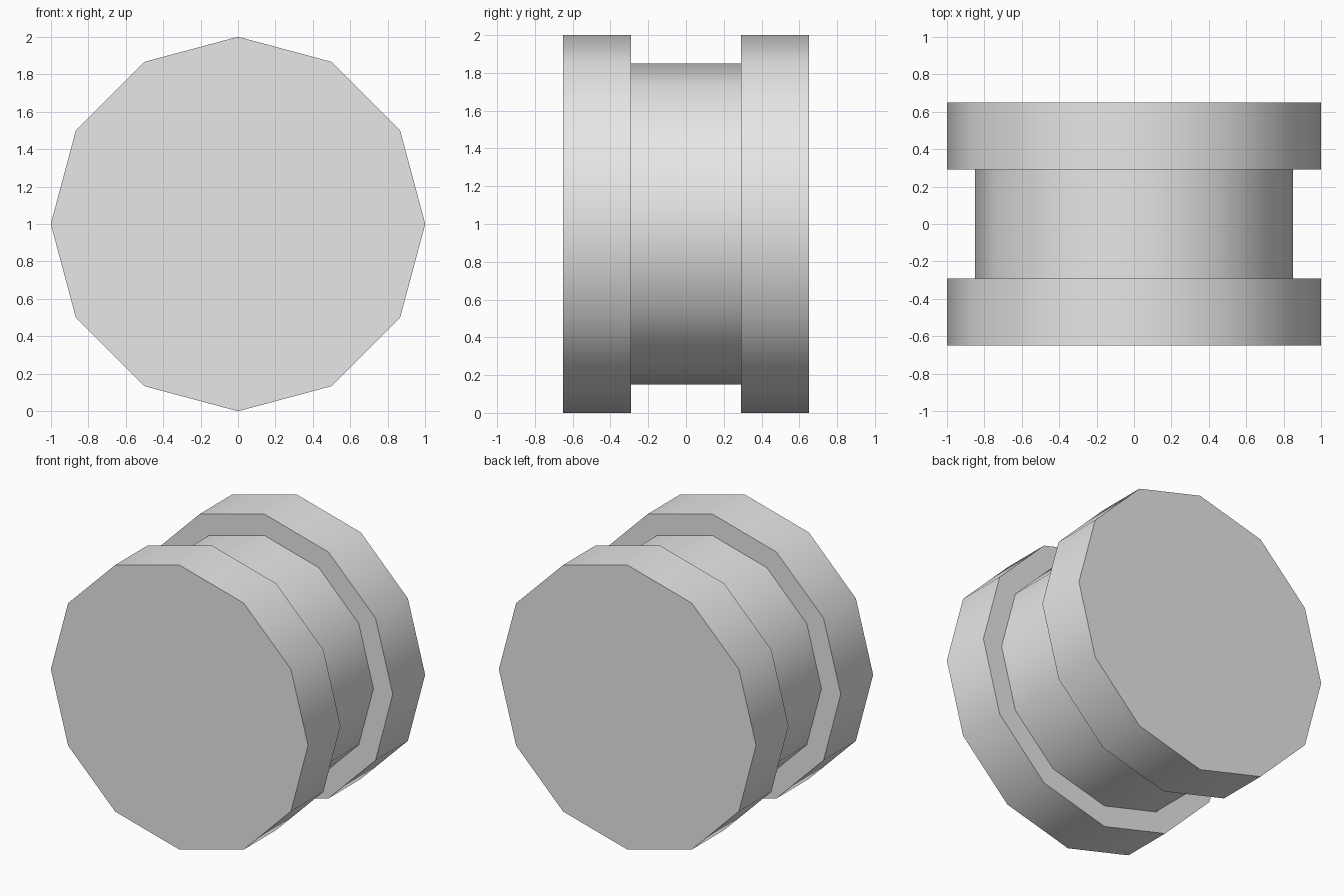
import bpy
import bmesh
import math
from mathutils import Matrix, Vector

cube = bpy.data.objects.get("Cube")
if cube:
    bpy.data.objects.remove(cube, do_unlink=True)

SIDES = 12
RIM, HUB = 1.0, 0.85             # radii
HALF_WIDTH, HALF_GROOVE = 0.65, 0.29

# Plain grey material
grey = bpy.data.materials.new("plain_grey")
grey.use_nodes = True
colour = (0.8, 0.8, 0.8, 1)
grey.diffuse_color = colour
grey.node_tree.nodes["Principled BSDF"].inputs["Base Color"].default_value = colour

# Half outline from front to back as (radius, y)
outline = [
    (RIM, -HALF_WIDTH), (RIM, -HALF_GROOVE),
    (HUB, -HALF_GROOVE), (HUB, HALF_GROOVE),
    (RIM, HALF_GROOVE), (RIM, HALF_WIDTH),
]

# Grooved wheel: rings of vertices along the axle, bridged and capped
bm = bmesh.new()
rings = []
for radius, y in outline:
    ring = []
    for i in range(SIDES):
        turn = Matrix.Rotation(math.tau * i / SIDES, 3, 'Y')
        ring.append(bm.verts.new(turn @ Vector((radius, y, 0))))
    rings.append(ring)
for a, b in zip(rings, rings[1:]):
    for i in range(SIDES):
        j = (i + 1) % SIDES
        bm.faces.new((a[i], a[j], b[j], b[i]))
bm.faces.new(rings[0])
bm.faces.new(rings[-1])
bmesh.ops.recalc_face_normals(bm, faces=bm.faces)

mesh = bpy.data.meshes.new("grooved_wheel")
bm.to_mesh(mesh)
bm.free()
mesh.materials.append(grey)

wheel = bpy.data.objects.new("grooved_wheel", mesh)
wheel.location.z = RIM
bpy.context.collection.objects.link(wheel)

# Smooth around the rim, sharp at the flanges
bpy.ops.object.select_all(action='DESELECT')
wheel.select_set(True)
bpy.context.view_layer.objects.active = wheel
bpy.ops.object.shade_smooth_by_angle(angle=math.radians(45))
